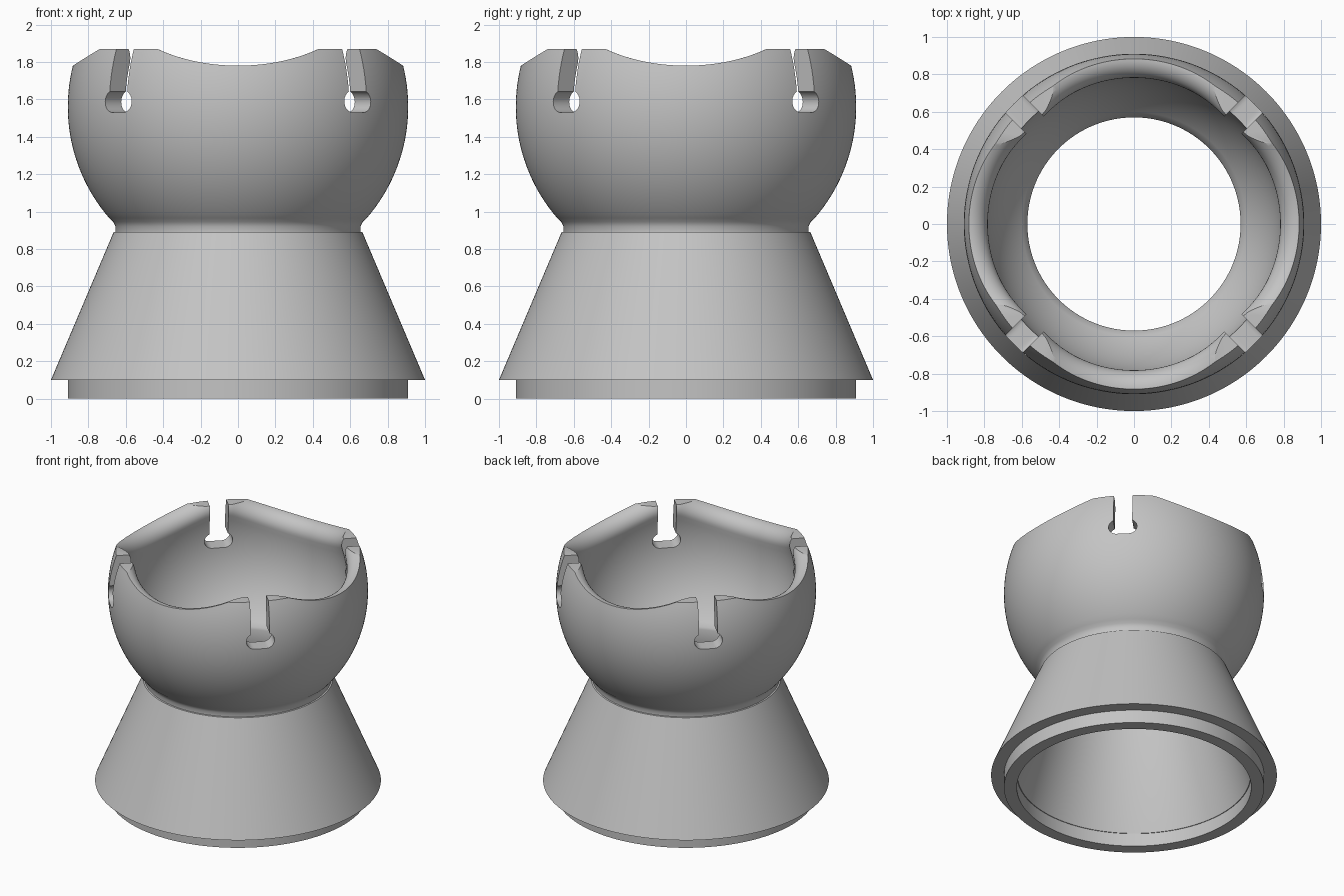
import bpy, bmesh
from math import sin, cos, pi, sqrt, radians, acos, atan2
from mathutils import Matrix, Vector

if "Cube" in bpy.data.objects:
    bpy.data.objects.remove(bpy.data.objects["Cube"])

BALL_Z, OUTER, INNER = 1.56, 0.91, 0.79   # socket centre and radii
LIP, TOP = 0.1, 1.87                      # lip rounding, flat top height
COLUMNS = 192

grey = bpy.data.materials.new("plain grey")
grey.use_nodes = True
colour = (0.55, 0.55, 0.55, 1)
grey.diffuse_color = colour
grey.node_tree.nodes["Principled BSDF"].inputs["Base Color"].default_value = colour


def sphere_r(radius, z):
    return sqrt(radius ** 2 - (z - BALL_Z) ** 2)


def arc(centre, radius, start, end, steps):
    return [(centre[0] + radius * cos(a), centre[1] + radius * sin(a))
            for a in (start + (end - start) * i / steps for i in range(steps + 1))]


def section(theta):
    """Closed wall section (radius, height) at one angle around the axis."""
    local = (theta + pi / 4) % (pi / 2) - pi / 4
    rim = min(2.9 - sqrt(1.12 ** 2 - (0.87 * sin(local)) ** 2), 1.92)
    # skirt, foot and neck, outside
    pts = [(0.82, 0), (0.91, 0), (0.91, 0.1), (1, 0.1), (0.665, 0.89),
           (0.655, 0.892), (0.655, 0.92), (0.667, 0.945)]
    # outside of the ball
    low = atan2(0.965 - BALL_Z, sphere_r(OUTER, 0.965))
    high = atan2(rim - BALL_Z, sphere_r(OUTER, rim))
    pts += arc((0, BALL_Z), OUTER, low, high, 24)
    # rounded lip, tangent to the inner ball
    cz = rim - LIP
    cr = sphere_r(INNER + LIP, cz)
    tilt = atan2(cz - BALL_Z, cr)
    for r, z in arc((cr, cz), LIP, pi / 2, pi + tilt, 10):
        pts.append((min(r, sphere_r(OUTER, z) - 0.002), z))
    # inside of the ball, bore and hollow skirt
    pts += arc((0, BALL_Z), INNER, tilt, -acos(0.575 / INNER), 20)[1:]
    return pts + [(0.57, 1.0), (0.57, 0.9), (0.815, 0.1), (0.82, 0.1)]


def new_object(name, bm):
    bmesh.ops.recalc_face_normals(bm, faces=bm.faces)
    mesh = bpy.data.meshes.new(name)
    bm.to_mesh(mesh)
    bm.free()
    mesh.materials.append(grey)
    obj = bpy.data.objects.new(name, mesh)
    bpy.context.collection.objects.link(obj)
    return obj


# Hollow body swept around the axis
bm = bmesh.new()
rings = []
for i in range(COLUMNS):
    t = 2 * pi * i / COLUMNS
    rings.append([bm.verts.new((r * cos(t), r * sin(t), z)) for r, z in section(t)])
n = len(rings[0])
for i, a in enumerate(rings):
    b = rings[(i + 1) % COLUMNS]
    for j in range(n):
        k = (j + 1) % n
        bm.faces.new((a[j], b[j], b[k], a[k]))
body = new_object("socket_body", bm)

# Cutter for the flat tops
bm = bmesh.new()
bmesh.ops.create_cube(bm, size=1, matrix=Matrix.Translation((0, 0, TOP + 0.5))
                      @ Matrix.Diagonal((3, 3, 1, 1)))
cutters = [new_object("top_cutter", bm)]

# Keyhole slot cutters on the diagonals
SLOT, HOLE, SHIFT, HOLE_Z = 0.066, 0.058, 0.042, 1.588
half = arc((SHIFT, HOLE_Z), HOLE, -pi / 2, acos((SLOT - SHIFT) / HOLE), 14)
half.append((SLOT, 2.1))
outline = half + [(-u, z) for u, z in reversed(half)]
for q in range(4):
    bm = bmesh.new()
    face = bm.faces.new([bm.verts.new((0.4, u, z)) for u, z in outline])
    out = bmesh.ops.extrude_face_region(bm, geom=[face])
    bmesh.ops.translate(bm, vec=Vector((0.8, 0, 0)),
                        verts=[v for v in out["geom"] if isinstance(v, bmesh.types.BMVert)])
    bm.transform(Matrix.Rotation(radians(45 + 90 * q), 4, "Z"))
    cutters.append(new_object("slot_cutter", bm))

bpy.context.view_layer.objects.active = body
for cutter in cutters:
    cutter.hide_render = True
    mod = body.modifiers.new("cut", "BOOLEAN")
    mod.operation, mod.solver, mod.object = "DIFFERENCE", "EXACT", cutter
    bpy.ops.object.modifier_apply(modifier=mod.name)
for cutter in cutters:
    bpy.data.objects.remove(cutter)

# Smooth shading with crisp edges
bpy.ops.object.select_all(action="DESELECT")
body.select_set(True)
bpy.ops.object.shade_smooth_by_angle(angle=radians(30))
